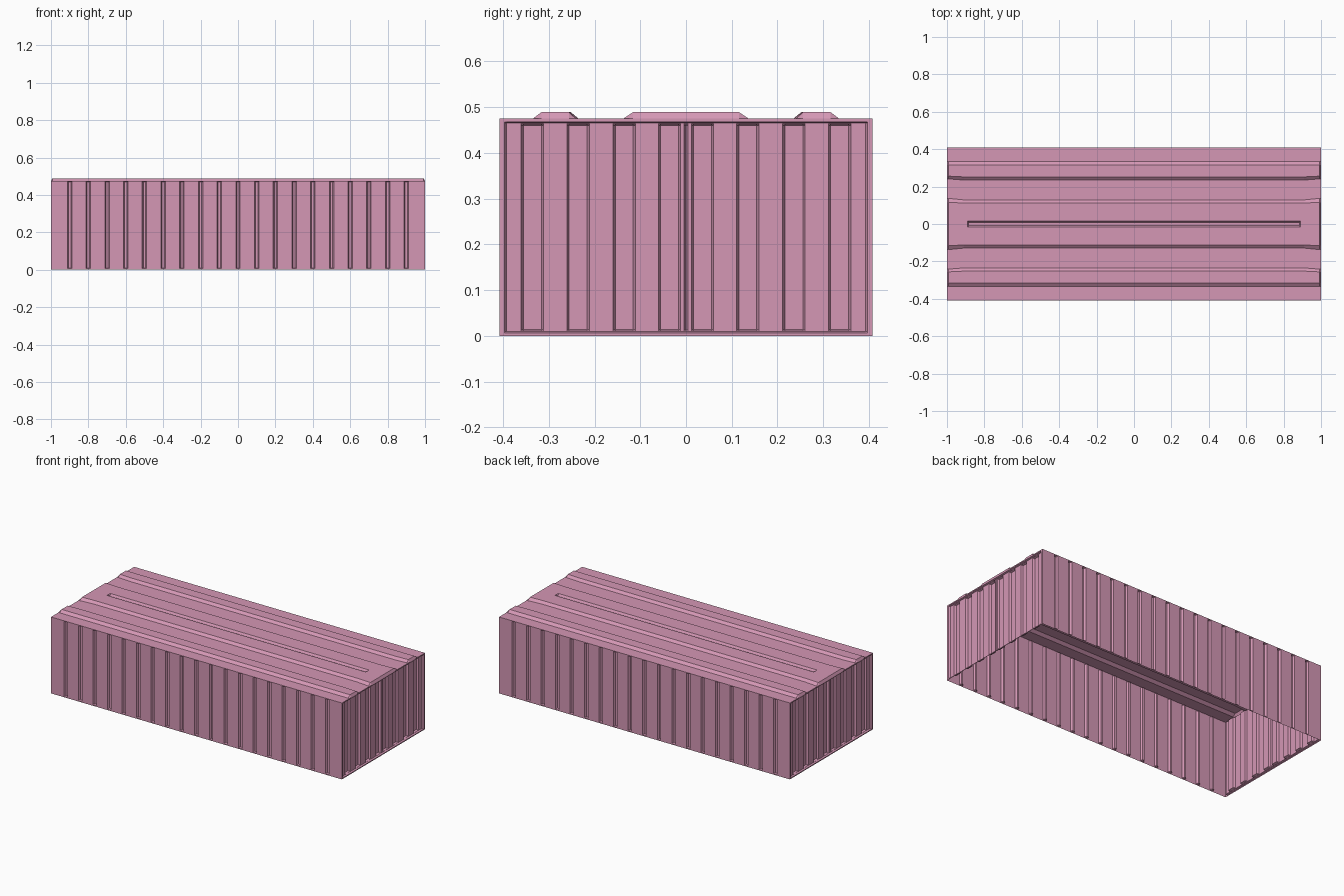
import bpy, math
from mathutils import Vector

if "Cube" in bpy.data.objects:
    bpy.data.objects.remove(bpy.data.objects["Cube"])

L, W, H = 1.0, 0.408, 0.475      # half length, half width, wall height

pink = bpy.data.materials.new("container pink")
pink.diffuse_color = (0.66, 0.31, 0.46, 1)
pink.use_nodes = True
pink.node_tree.nodes["Principled BSDF"].inputs["Base Color"].default_value = pink.diffuse_color


def lerp_profile(pts, t):
    """Piecewise linear value of a list of (position, value) at t."""
    if t <= pts[0][0]:
        return pts[0][1]
    for (a, va), (b, vb) in zip(pts, pts[1:]):
        if t <= b:
            return va + (vb - va) * (t - a) / max(b - a, 1e-9)
    return pts[-1][1]


def sheet(name, us, vs, place, outward):
    """Grid of flat faces; place(u, v) gives the 3D point."""
    verts = [place(u, v) for v in vs for u in us]
    n = len(us)
    faces = [(j * n + i, j * n + i + 1, (j + 1) * n + i + 1, (j + 1) * n + i)
             for j in range(len(vs) - 1) for i in range(n - 1)]
    me = bpy.data.meshes.new(name)
    me.from_pydata(verts, [], faces)
    me.update()
    if sum((p.normal * p.area for p in me.polygons), Vector()).dot(outward) < 0:
        me.flip_normals()
    me.materials.append(pink)
    ob = bpy.data.objects.new(name, me)
    bpy.context.collection.objects.link(ob)
    return ob


def grooves(spans, depth, slope):
    """Profile of trapezoid grooves, spans = (start, end)."""
    pts = []
    for a, b in spans:
        pts += [(a, 0), (a + slope, depth), (b - slope, depth), (b, 0)]
    return pts


# Long corrugated side walls
side_u = grooves([(k / 10 - 0.012, k / 10 + 0.012) for k in range(-9, 10)], 0.012, 0.006)
side_v = grooves([(0.006, H - 0.004)], 0.012, 0.003)


def side_point(u, v):
    d = min(lerp_profile(side_u, u), lerp_profile(side_v, v))
    return (u, -W + d, v)


us = [-L] + [p[0] for p in side_u] + [L]
vs = [0] + [p[0] for p in side_v] + [H]
for name, turn in (("front_wall", 0), ("back_wall", math.pi)):
    sheet(name, us, vs, side_point, Vector((0, -1, 0))).rotation_euler.z = turn

# End walls: a rim, a set back panel, pressed recesses and a centre seam
FD, GD = 0.010, 0.012
rim_u = grooves([(-W + 0.011, W - 0.011)], FD, 0.005)
rim_v = grooves([(0.006, H - 0.007)], FD, 0.003)
spans = [(c - 0.0245, c + 0.0245) for c in
         (-0.336, -0.236, -0.135, -0.036, 0.036, 0.135, 0.236, 0.336)]
seam = [(-0.004, 0), (0, 0.008), (0.004, 0)]
end_u = sorted(grooves(spans, GD, 0.005) + seam)
end_v = grooves([(0.010, H - 0.011)], GD, 0.004)


def end_point(u, v):
    d = min(lerp_profile(rim_u, u), lerp_profile(rim_v, v))
    d += min(lerp_profile(end_u, u), lerp_profile(end_v, v))
    return (L - d, u, v)


us = sorted([-W, W] + [p[0] for p in rim_u + end_u])
vs = sorted([0, H] + [p[0] for p in rim_v + end_v])
for name, turn in (("right_end", 0), ("left_end", math.pi)):
    sheet(name, us, vs, end_point, Vector((1, 0, 0))).rotation_euler.z = turn

# Roof: three long ridges flared at the ends, with a slot down the middle
RH = 0.014
ridge_half = [(0.112, RH), (0.129, 0), (0.235, 0), (0.252, RH), (0.316, RH), (0.335, 0)]
ridge = [(-y, h) for y, h in reversed(ridge_half)] + ridge_half
flare = {0.112: 0.004, 0.129: 0.008, 0.235: -0.006, 0.252: -0.004}
roof_x = [(-L, 0), (-L + 0.008, RH), (L - 0.008, RH), (L, 0)]
slot_y = grooves([(-0.016, 0.016)], 0.013, 0.009)
slot_x = grooves([(-0.89, 0.89)], 0.013, 0.004)


def roof_point(x, y):
    h = min(lerp_profile(ridge, y), lerp_profile(roof_x, x))
    h -= min(lerp_profile(slot_y, y), lerp_profile(slot_x, x))
    if abs(x) > 0.95:
        y += math.copysign(flare.get(abs(y), 0), y)
    return (x, y, H + h)


xs = sorted([p[0] for p in roof_x + slot_x] + [-0.91, 0.91])
ys = sorted([-W, W] + [p[0] for p in ridge + slot_y])
sheet("roof", xs, ys, roof_point, Vector((0, 0, 1)))
